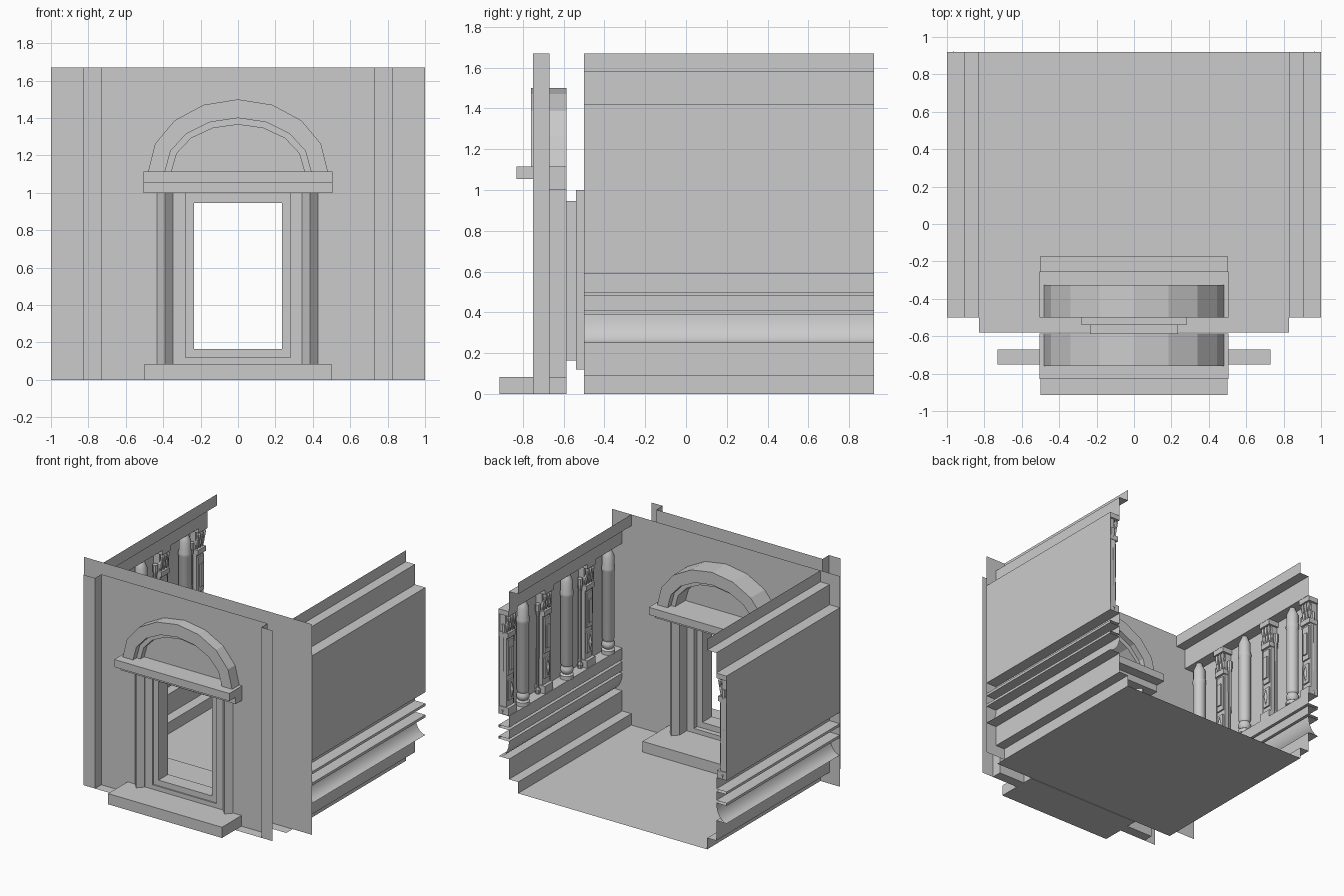
import bpy, bmesh, math
from mathutils import Vector

cube = bpy.data.objects.get("Cube")
if cube:
    bpy.data.objects.remove(cube, do_unlink=True)

stone = bpy.data.materials.new("stone_grey")
stone.use_nodes = True
GREY = (0.6, 0.6, 0.6, 1)
stone.diffuse_color = GREY
stone.node_tree.nodes["Principled BSDF"].inputs["Base Color"].default_value = GREY


def finish(name, bm, smooth=False):
    mesh = bpy.data.meshes.new(name)
    bm.normal_update()
    bm.to_mesh(mesh)
    bm.free()
    mesh.materials.append(stone)
    ob = bpy.data.objects.new(name, mesh)
    bpy.context.scene.collection.objects.link(ob)
    if smooth:
        bpy.ops.object.select_all(action="DESELECT")
        ob.select_set(True)
        bpy.context.view_layer.objects.active = ob
        bpy.ops.object.shade_smooth_by_angle(angle=math.radians(35))
    return ob


def quad(bm, *pts):
    bm.faces.new([bm.verts.new(p) for p in pts])


def box(bm, x0, x1, y0, y1, z0, z1):
    vs = bmesh.ops.create_cube(bm, size=1)["verts"]
    for v in vs:
        v.co = Vector(((x0 + x1) / 2 + v.co.x * (x1 - x0),
                       (y0 + y1) / 2 + v.co.y * (y1 - y0),
                       (z0 + z1) / 2 + v.co.z * (z1 - z0)))


def prism(bm, pts, direction):
    """Extrude a closed outline along a vector."""
    bottom = [bm.verts.new(p) for p in pts]
    face = bm.faces.new(bottom)
    ext = bmesh.ops.extrude_face_region(bm, geom=[face], use_keep_orig=True)
    moved = [g for g in ext["geom"] if isinstance(g, bmesh.types.BMVert)]
    bmesh.ops.translate(bm, verts=moved, vec=direction)
    bmesh.ops.recalc_face_normals(bm, faces=bm.faces)


def lathe(bm, cx, cy, profile, sides):
    rings = [[bm.verts.new((cx + r * math.cos(math.tau * i / sides),
                            cy + r * math.sin(math.tau * i / sides), z))
              for i in range(sides)] for r, z in profile]
    for a, b in zip(rings, rings[1:]):
        for i in range(sides):
            j = (i + 1) % sides
            bm.faces.new((a[i], a[j], b[j], b[i]))
    bm.faces.new(rings[-1])


BACK, INNER, OUTER, TOP = 0.92, -0.5, -0.67, 1.67

# Floor and the ground strip in the facade recess
bm = bmesh.new()
quad(bm, (-.83, -.58, 0), (.83, -.58, 0), (.83, BACK, 0), (-.83, BACK, 0))
quad(bm, (-.73, -.75, 0), (.73, -.75, 0), (.73, OUTER, 0), (-.73, OUTER, 0))
finish("floor", bm)


# Front walls, each a sheet with a doorway
def wall(name, y, half):
    bm = bmesh.new()
    xs, zs = (-half, -.28, .28, half), (0, .12, 1, TOP)
    for i in range(3):
        for k in range(3):
            if (i, k) != (1, 1):
                quad(bm, (xs[i], y, zs[k]), (xs[i + 1], y, zs[k]),
                     (xs[i + 1], y, zs[k + 1]), (xs[i], y, zs[k + 1]))
    bmesh.ops.remove_doubles(bm, verts=bm.verts, dist=1e-4)
    return finish(name, bm)


wall("inner_front_wall", INNER, 1)
wall("outer_front_wall", OUTER, .73)

# Raised strips at the facade corners
bm = bmesh.new()
for s in (-1, 1):
    quad(bm, (s * .83, -.75, 0), (s * .73, -.75, 0), (s * .73, -.75, TOP), (s * .83, -.75, TOP))
    quad(bm, (s * .73, -.75, 0), (s * .73, OUTER, 0), (s * .73, OUTER, TOP), (s * .73, -.75, TOP))
finish("facade_corner_strips", bm)

# Stepped door frame lofted through the wall
bm = bmesh.new()
wide, narrow = (.28, .12, 1), (.235, .165, .947)
loops = []
for y, (h, z0, z1) in ((OUTER, wide), (-.66, wide), (-.66, narrow), (-.54, narrow),
                       (-.54, wide), (INNER, wide)):
    loops.append([bm.verts.new(p) for p in ((-h, y, z0), (h, y, z0), (h, y, z1), (-h, y, z1))])
for a, b in zip(loops, loops[1:]):
    for i in range(4):
        j = (i + 1) % 4
        bm.faces.new((a[i], a[j], b[j], b[i]))
finish("door_frame", bm)


# Door surround, repeated outside and inside
def arch_band(bm, outer, inner, y0, y1, steps=8):
    spring = 1.115
    path = []
    for a, b in (outer, inner):
        arc = [(a * math.cos(math.pi * i / steps), spring + b * math.sin(math.pi * i / steps))
               for i in range(steps + 1)]
        path.append(arc)
    for i in range(steps):
        pts = [path[0][i], path[0][i + 1], path[1][i + 1], path[1][i]]
        prism(bm, [(x, y0, z) for x, z in pts], (0, y1 - y0, 0))
    bmesh.ops.remove_doubles(bm, verts=bm.verts, dist=1e-4)
    inner_walls = [f for f in bm.faces if all(len(e.link_faces) > 2 for e in f.edges)]
    bmesh.ops.delete(bm, geom=inner_walls, context="FACES")


for side, base, d in (("outer", -.585, -1), ("inner", INNER, 1)):
    bm = bmesh.new()
    box(bm, -.5, .5, base, base + d * .33, 0, .085)
    finish(side + "_door_step", bm)
    bm = bmesh.new()
    box(bm, -.505, .505, base, base + d * .165, 1, 1.06)
    box(bm, -.505, .505, base, base + d * .245, 1.055, 1.115)
    finish(side + "_door_lintel", bm)
    bm = bmesh.new()
    arch_band(bm, (.48, .385), (.39, .285), base, base + d * .175)
    finish(side + "_arch", bm)
    bm = bmesh.new()
    arch_band(bm, (.39, .285), (.355, .25), base, base + d * .13)
    finish(side + "_arch_lip", bm)
    bm = bmesh.new()
    for c in (-.39, .385):
        outline = ((-.042, 0), (-.042, .09), (0, .135), (.042, .09), (.042, 0))
        prism(bm, [(c + x, base + d * y, .085) for x, y in outline], (0, 0, .915))
    finish(side + "_door_pillars", bm)

# Moulded side walls swept from one profile
cove = [(.91 + .09 * (1 - math.sin(t * math.pi / 12)), .39 - .14 * math.cos(t * math.pi / 12))
        for t in range(7)]
profile = [(.83, 0), (.83, .09), (.91, .09), (.91, .25)] + cove + [
    (1, .39), (1, .41), (.91, .41), (.91, .48), (1, .48), (1, .5), (.91, .5), (.91, .59),
    (1, .59), (1, 1.42), (.91, 1.42), (.91, 1.58), (.83, 1.58), (.83, TOP)]
for side, s in (("left", 1), ("right", -1)):
    bm = bmesh.new()
    rows = [[bm.verts.new((s * x, y, z)) for x, z in profile] for y in (INNER, BACK)]
    for i in range(len(profile) - 1):
        bm.faces.new((rows[0][i], rows[0][i + 1], rows[1][i + 1], rows[1][i]))
    finish(side + "_side_wall", bm, True)

    # Round columns with rings and domed tops
    bm = bmesh.new()
    shaft = [(.05, .59), (.05, .62), (.035, .63), (.048, .65), (.048, .67), (.038, .69),
             (.046, .71), (.046, 1.24), (.05, 1.25), (.05, 1.27), (.045, 1.29),
             (.045, 1.36), (.032, 1.39), (.02, 1.42)]
    for y in (-.38, .14, .69):
        lathe(bm, s * .948, y, shaft, 16)
    finish(side + "_round_columns", bm, True)

    # Ornate pilasters: plinth, layered shaft, lozenge and leafy capital
    bm = bmesh.new()
    for y in (-.12, .41, .865):
        for depth, half, z0, z1 in ((.085, .052, .59, .65), (.06, .045, .65, 1.24),
                                    (.072, .032, .7, .86), (.072, .034, .9, 1.18),
                                    (.082, .02, .94, 1.12), (.078, .05, 1.2, 1.24),
                                    (.05, .04, 1.24, 1.38), (.088, .055, 1.38, 1.42)):
            box(bm, s * (1 - depth), s, y - half, y + half, z0, z1)
        for k in (-1, 0, 1):
            for z, out in ((1.24, .06), (1.3, .072)):
                lathe(bm, s * (1 - out), y + k * .032,
                      [(.006, z), (.014, z + .04), (.016, z + .06), (.004, z + .085)], 6)
        lathe(bm, s * .925, y, [(.003, .72), (.016, .78), (.003, .84)], 4)
        # Small balusters flanking each pilaster
        for k in (-1, 1):
            lathe(bm, s * .965, min(y + k * .07, .9),
                  [(.018, .59), (.022, .62), (.01, .64), (.012, 1.2), (.02, 1.25), (.02, 1.3)], 8)
    finish(side + "_ornate_pilasters", bm)
